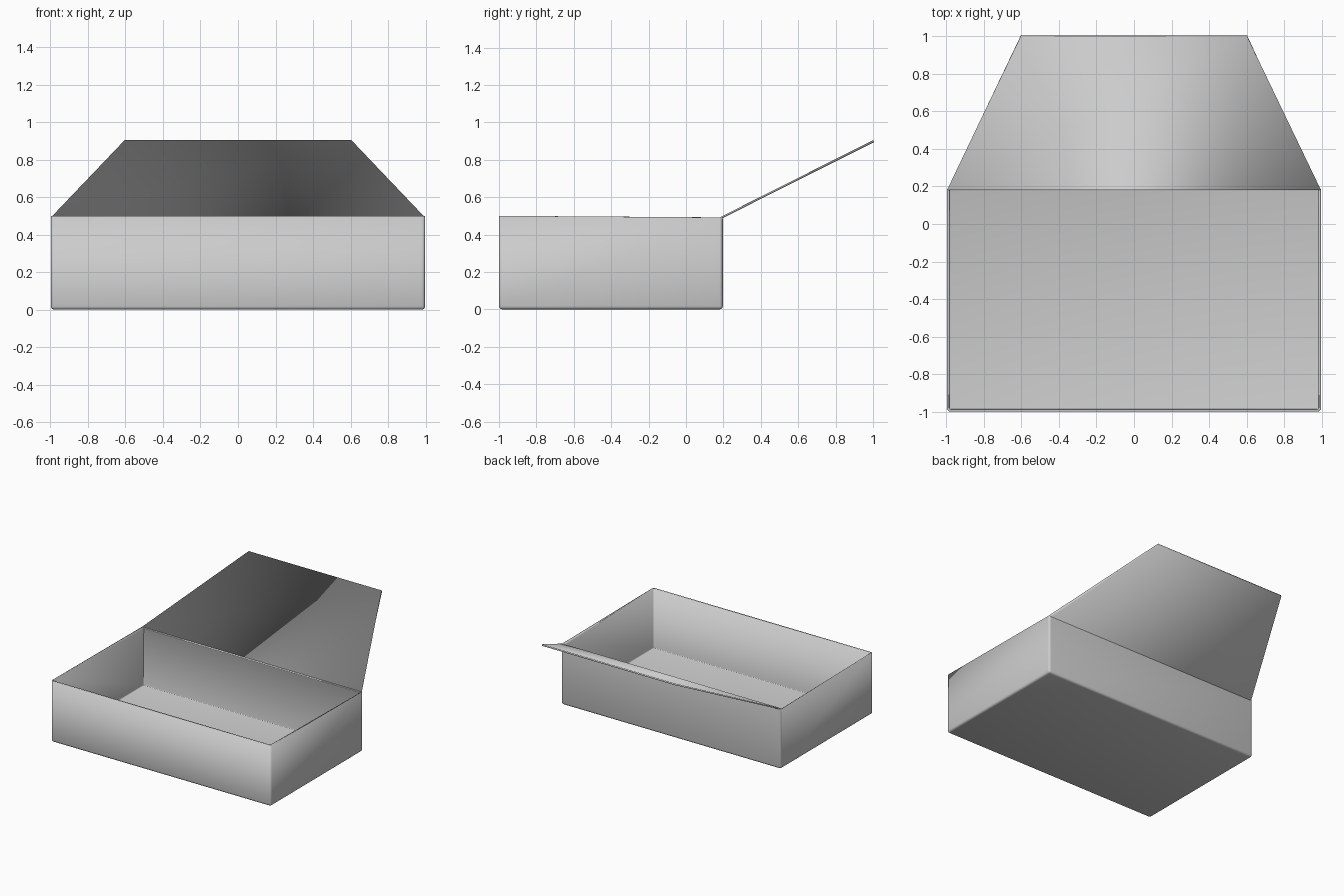
import bpy
import bmesh

if "Cube" in bpy.data.objects:
    bpy.data.objects.remove(bpy.data.objects["Cube"], do_unlink=True)

HALF_W, FRONT, BACK, RIM = 0.997, -1.0, 0.197, 0.5
FLAP_HALF_W, FLAP_Y, FLAP_Z = 0.603, 1.0, 0.905
THICKNESS, FOLD = 0.012, 0.018

grey = bpy.data.materials.new("plain grey")
grey.use_nodes = True
colour = (0.6, 0.6, 0.6, 1)
grey.diffuse_color = colour
grey.node_tree.nodes["Principled BSDF"].inputs["Base Color"].default_value = colour

# Folded sheet: floor, four walls and a tapered flap on the back rim
bm = bmesh.new()
corners = [(-HALF_W, FRONT), (HALF_W, FRONT), (HALF_W, BACK), (-HALF_W, BACK)]
low = [bm.verts.new((x, y, 0)) for x, y in corners]
rim = [bm.verts.new((x, y, RIM)) for x, y in corners]
tip = [bm.verts.new((s * FLAP_HALF_W, FLAP_Y, FLAP_Z)) for s in (1, -1)]
bm.faces.new(low[::-1])
for i in range(4):
    j = (i + 1) % 4
    bm.faces.new((low[i], low[j], rim[j], rim[i]))
bm.faces.new((rim[3], rim[2], tip[0], tip[1]))
bm.normal_update()

# Round every fold, leaving the open borders sharp
folds = [e for e in bm.edges if not e.is_boundary]
bmesh.ops.bevel(bm, geom=folds, offset=FOLD, segments=3, profile=0.5, affect='EDGES')

mesh = bpy.data.meshes.new("open_box")
bm.to_mesh(mesh)
bm.free()
mesh.materials.append(grey)
box = bpy.data.objects.new("open_box_with_flap", mesh)
bpy.context.collection.objects.link(box)

# Sheet thickness, kept inside the outer surface
shell = box.modifiers.new("sheet thickness", 'SOLIDIFY')
shell.thickness = THICKNESS
shell.offset = -1
shell.use_even_offset = True

bpy.ops.object.select_all(action='DESELECT')
box.select_set(True)
bpy.context.view_layer.objects.active = box
bpy.ops.object.shade_smooth_by_angle(angle=0.7)
